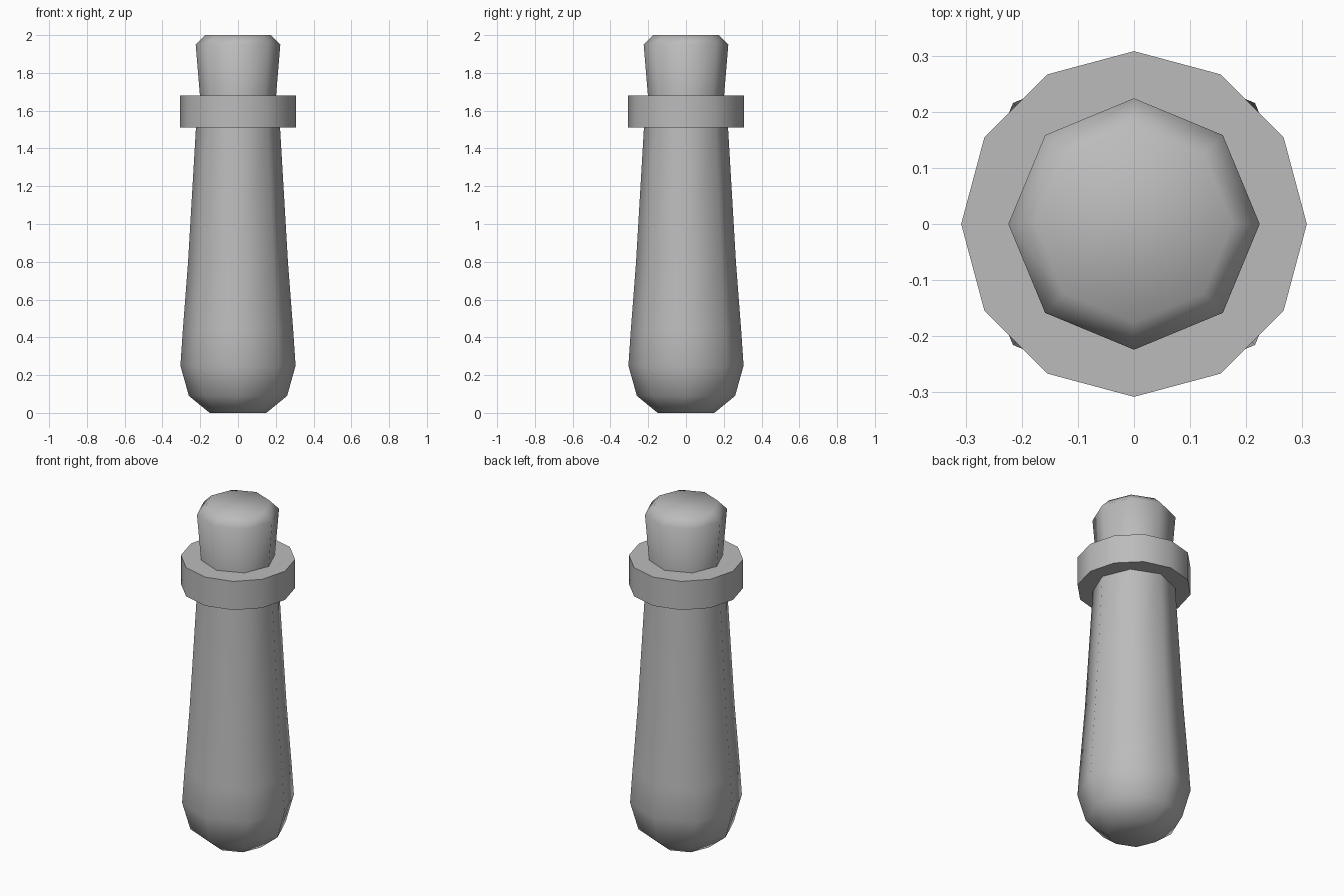
import bpy, bmesh
from math import cos, sin, tau, radians

cube = bpy.data.objects.get("Cube")
if cube:
    bpy.data.objects.remove(cube, do_unlink=True)

GREY = (0.5, 0.5, 0.5, 1)
mat = bpy.data.materials.new("plain grey")
mat.use_nodes = True
mat.diffuse_color = GREY
mat.node_tree.nodes["Principled BSDF"].inputs["Base Color"].default_value = GREY


def turned(name, profile, sides, sharp_angle):
    """Revolve (radius, height) points, bottom to top, into a capped solid."""
    bm = bmesh.new()
    rings = [[bm.verts.new((r * cos(tau * i / sides), r * sin(tau * i / sides), z))
              for i in range(sides)] for r, z in profile]
    for low, high in zip(rings, rings[1:]):
        for i in range(sides):
            j = (i + 1) % sides
            bm.faces.new((low[i], low[j], high[j], high[i]))
    bm.faces.new(rings[0][::-1])
    bm.faces.new(rings[-1])
    mesh = bpy.data.meshes.new(name)
    bm.to_mesh(mesh)
    bm.free()
    mesh.materials.append(mat)
    mesh.shade_smooth()
    mesh.set_sharp_from_angle(angle=radians(sharp_angle))
    obj = bpy.data.objects.new(name, mesh)
    bpy.context.collection.objects.link(obj)
    return obj


# Tapered handle with a rounded bottom end
turned("handle", [(0.15, 0), (0.26, 0.09), (0.305, 0.25), (0.292, 0.44),
                  (0.265, 0.79), (0.222, 1.52)], 8, 80)

# Flat-faced collar
turned("collar", [(0.308, 1.51), (0.308, 1.68)], 12, 40)

# Flared knob with a chamfered top
turned("knob", [(0.195, 1.6), (0.224, 1.95), (0.175, 2.0)], 8, 80)
